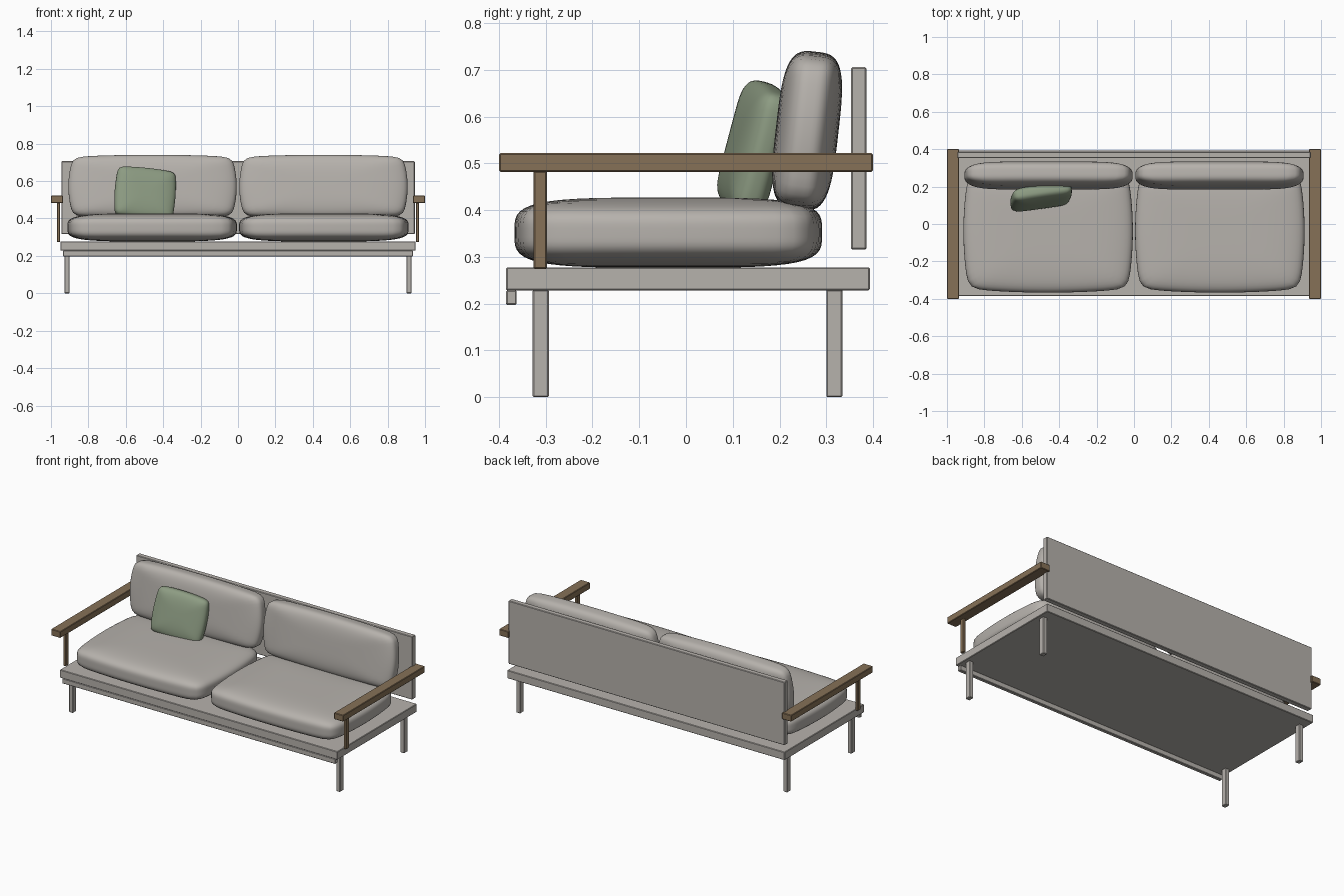
import bpy, bmesh
from math import radians
from mathutils import Vector

old = bpy.data.objects.get("Cube")
if old:
    bpy.data.objects.remove(old, do_unlink=True)


def material(name, rgb):
    m = bpy.data.materials.new(name)
    m.use_nodes = True
    m.diffuse_color = (*rgb, 1)
    m.node_tree.nodes["Principled BSDF"].inputs["Base Color"].default_value = (*rgb, 1)
    return m


GREY = material("warm grey", (0.47, 0.445, 0.415))
WOOD = material("brown wood", (0.24, 0.165, 0.095))
GREEN = material("sage green", (0.265, 0.33, 0.225))


def add(name, bm, mat):
    mesh = bpy.data.meshes.new(name)
    bm.to_mesh(mesh)
    bm.free()
    mesh.materials.append(mat)
    ob = bpy.data.objects.new(name, mesh)
    bpy.context.collection.objects.link(ob)
    return ob


def box(name, lo, hi, mat, bevel=0.003):
    """Box between two corners with slightly softened edges."""
    lo, hi = Vector(lo), Vector(hi)
    bm = bmesh.new()
    bmesh.ops.create_cube(bm, size=1)
    for v in bm.verts:
        v.co = v.co * (hi - lo)
    ob = add(name, bm, mat)
    ob.location = (lo + hi) / 2
    mod = ob.modifiers.new("soft edges", 'BEVEL')
    mod.width = bevel
    mod.segments = 1
    return ob


def cushion(name, centre, half, mat, rot=(0, 0, 0), edge=4, bow=0.06):
    """Puffed pad, thin along local z, with bowed sides and pointed corners."""
    bm = bmesh.new()
    bmesh.ops.create_cube(bm, size=2)
    bmesh.ops.subdivide_edges(bm, edges=bm.edges[:], cuts=15, use_grid_fill=True)
    for v in bm.verts:
        u, w, t = v.co
        plan = (abs(u) ** 14 + abs(w) ** 14) ** (1 / 14)
        r = (plan ** edge + abs(t) ** edge) ** (1 / edge)
        u, w, t = u / r, w / r, t / r
        v.co = (u * (1 - bow * w * w) * half[0],
                w * (1 - bow * u * u) * half[1],
                t * half[2])
    for f in bm.faces:
        f.smooth = True
    ob = add(name, bm, mat)
    ob.location = centre
    ob.rotation_euler = [radians(a) for a in rot]
    return ob


# Platform, front rail and backrest panel
box("platform", (-0.95, -0.385, 0.228), (0.95, 0.393, 0.278), GREY)
box("front_rail", (-0.935, -0.385, 0.197), (0.935, -0.362, 0.229), GREY)
box("back_panel", (-0.945, 0.353, 0.316), (0.945, 0.386, 0.706), GREY)

for side, s in (("left", 1), ("right", -1)):
    def pair(name, x0, x1, y0, y1, z0, z1, mat):
        a, b = sorted((s * x0, s * x1))
        box(f"{side}_{name}", (a, y0, z0), (b, y1, z1), mat)

    # Legs
    pair("front_leg", 0.9, 0.928, -0.328, -0.293, 0, 0.23, GREY)
    pair("back_leg", 0.9, 0.928, 0.3, 0.335, 0, 0.23, GREY)
    # Armrest with its post
    pair("armrest", 0.936, 1.0, -0.4, 0.4, 0.482, 0.522, WOOD)
    pair("arm_post", 0.951, 0.969, -0.326, -0.297, 0.274, 0.484, WOOD)
    # Seat and back cushions
    cushion(f"{side}_seat_cushion", (s * 0.459, -0.038, 0.352),
            (0.453, 0.329, 0.075), GREY)
    cushion(f"{side}_back_cushion", (s * 0.457, 0.259, 0.57),
            (0.45, 0.17, 0.067), GREY, rot=(83.5, 0, 0), edge=3.5)

# Loose pillow leaning on the back cushion
cushion("throw_pillow", (-0.497, 0.145, 0.533), (0.164, 0.14, 0.047), GREEN,
        rot=(76, 6, 8), edge=3)
